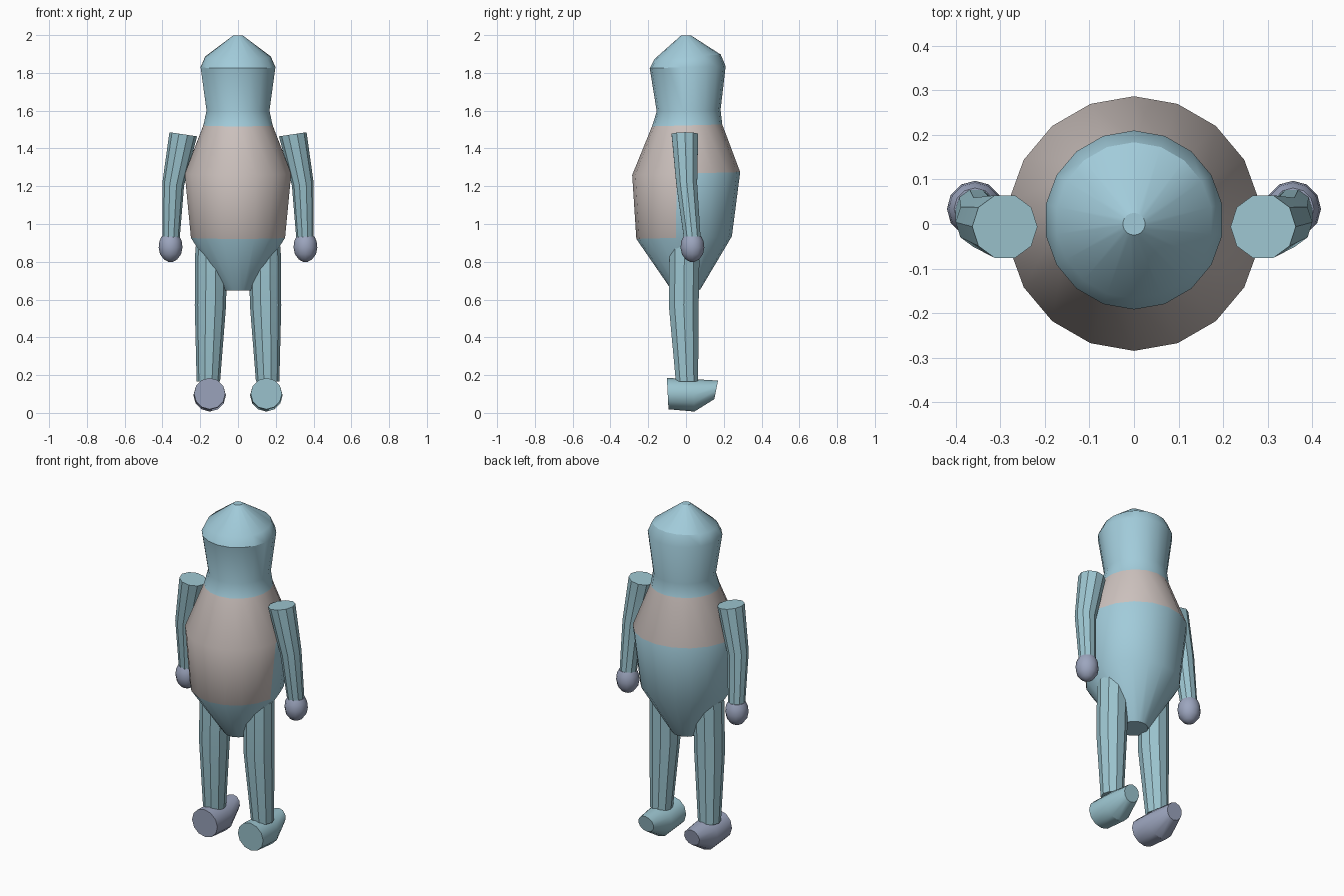
import bpy, bmesh, math
from mathutils import Vector

if "Cube" in bpy.data.objects:
    bpy.data.objects.remove(bpy.data.objects["Cube"])


def colour(name, rgb):
    m = bpy.data.materials.new(name)
    m.diffuse_color = (*[(c / 255) ** 2.2 for c in rgb], 1)
    m.use_nodes = True
    m.node_tree.nodes["Principled BSDF"].inputs["Base Color"].default_value = m.diffuse_color
    return m


BLUE = colour("pale blue", (160, 202, 217))
LIMB = colour("soft blue", (155, 196, 207))
BEIGE = colour("warm grey", (203, 192, 188))
VIOLET = colour("dusty violet", (155, 164, 189))


def tube(name, rings, sides, mats, up=(0, 1, 0), angle=30, phase=0.0, pick=None):
    """Loft circles (x, y, z, radius, normal) into a capped tube."""
    bm = bmesh.new()
    loops = []
    for x, y, z, r, n in rings:
        n = Vector(n).normalized()
        u = (Vector(up) - n * n.dot(Vector(up))).normalized()
        v = u.cross(n)
        c = Vector((x, y, z))
        loops.append([bm.verts.new(c + r * (u * math.cos(a) + v * math.sin(a)))
                      for a in (math.tau * (i + phase) / sides for i in range(sides))])
    for k, (a, b) in enumerate(zip(loops, loops[1:])):
        for i in range(sides):
            j = (i + 1) % sides
            f = bm.faces.new((a[i], a[j], b[j], b[i]))
            if pick:
                f.material_index = pick(k, f.calc_center_median())
    bm.faces.new(loops[0])
    bm.faces.new(loops[-1])
    bmesh.ops.recalc_face_normals(bm, faces=bm.faces)
    me = bpy.data.meshes.new(name)
    bm.to_mesh(me)
    bm.free()
    for m in mats:
        me.materials.append(m)
    ob = bpy.data.objects.new(name, me)
    bpy.context.collection.objects.link(ob)
    bpy.ops.object.select_all(action='DESELECT')
    ob.select_set(True)
    bpy.context.view_layer.objects.active = ob
    bpy.ops.object.shade_smooth_by_angle(angle=math.radians(angle))
    return ob


# Body and head: one slightly tilted turned form, chest band and front panel in grey
T = (0, -0.027, 1)
HEAD_T = (0, -0.07, 1)
body = [(0, 0, 0.65, 0.075, T), (0, -0.01, 0.928, 0.253, T),
        (0, 0.001, 1.267, 0.286, T), (0, 0.006, 1.522, 0.186, T),
        (0, 0.014, 1.6, 0.169, T), (0, 0.009, 1.83, 0.201, T),
        (0, 0.008, 1.885, 0.176, HEAD_T), (0, 0, 1.999, 0.025, (0, 0, 1))]
tube("body_and_head", body, 18, [BLUE, BEIGE], angle=32,
     pick=lambda k, c: int(k == 2 or (k == 1 and c.y < -0.04)))

for s, side in ((-1, "left"), (1, "right")):
    # Arm: bent ten-sided tube leaning outward
    tube(side + "_arm", [(s * 0.29, -0.006, 1.475, 0.074, (-s * 0.15, 0, 1)),
                         (s * 0.343, 0.004, 1.21, 0.058, (-s * 0.12, -0.06, 1)),
                         (s * 0.355, 0.034, 0.92, 0.046, (-s * 0.04, -0.1, 1))],
         10, [LIMB], phase=0.5)
    # Hand: rounded egg with a flattened top
    tube(side + "_hand", [(s * 0.357, 0.034, z, r, (0, 0, 1)) for z, r in
                          ((0.80, 0.012), (0.812, 0.035), (0.84, 0.056), (0.875, 0.063),
                           (0.91, 0.059), (0.935, 0.047))], 12, [VIOLET], angle=40)
    # Leg: tapering ten-sided tube
    tube(side + "_leg", [(s * 0.142, -0.008, 0.88, 0.084, (0, 0, 1)),
                         (s * 0.146, -0.012, 0.57, 0.083, (0, 0, 1)),
                         (s * 0.157, 0.005, 0.165, 0.062, (0, 0, 1))],
         10, [LIMB], phase=0.5)
    # Foot: barrel along the depth, wide at the toe, mismatched colours
    tube(side + "_foot", [(s * 0.15, -0.097, 0.102, 0.083, (0, 1, 0.05)),
                          (s * 0.15, 0.04, 0.093, 0.086, (0, 1, 0.05)),
                          (s * 0.15, 0.16, 0.122, 0.05, (0, 1, -0.2))],
         12, [LIMB if s > 0 else VIOLET], up=(0, 0, 1), angle=35)
